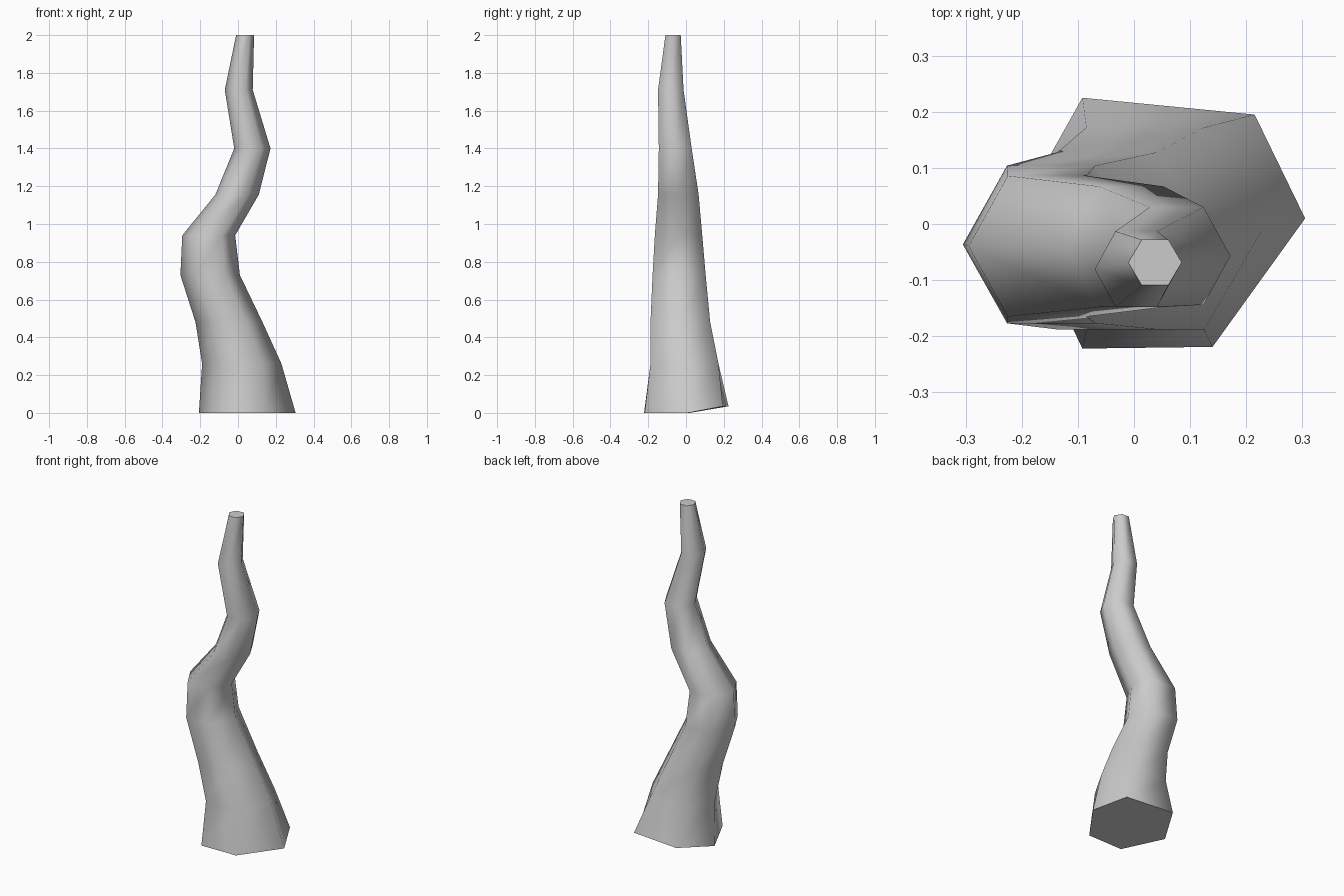
import bpy, bmesh, math

if "Cube" in bpy.data.objects:
    bpy.data.objects.remove(bpy.data.objects["Cube"])

# Six-sided rings up the trunk: height, left x, right x, front y, back y
rings = [
    (0.26, -0.19, 0.23, -0.188, 0.172),
    (0.48, -0.225, 0.13, -0.188, 0.128),
    (0.73, -0.305, 0.01, -0.177, 0.104),
    (0.94, -0.295, -0.015, -0.165, 0.086),
    (1.155, -0.12, 0.11, -0.148, 0.067),
    (1.40, -0.02, 0.172, -0.144, 0.03),
    (1.71, -0.07, 0.078, -0.148, -0.013),
    (2.00, -0.01, 0.085, -0.109, -0.028),
]
# Irregular root ring, lifted slightly at the back
base = [(0.305, 0.01, 0), (0.215, 0.195, 0.035), (-0.092, 0.225, 0.035),
        (-0.207, 0.02, 0), (-0.092, -0.222, 0), (0.14, -0.219, 0)]

bm = bmesh.new()
loops = [[bm.verts.new(p) for p in base]]
for z, x0, x1, y0, y1 in rings:
    cx, rx = (x0 + x1) / 2, (x1 - x0) / 2
    cy, ry = (y0 + y1) / 2, (y1 - y0) / 2 / math.sin(math.pi / 3)
    loops.append([bm.verts.new((cx + rx * math.cos(i * math.pi / 3),
                                cy + ry * math.sin(i * math.pi / 3), z))
                  for i in range(6)])

# Trunk sides and end caps
for a, b in zip(loops, loops[1:]):
    for i in range(6):
        j = (i + 1) % 6
        bm.faces.new((a[i], a[j], b[j], b[i]))
bm.faces.new(loops[0][::-1])
bm.faces.new(loops[-1])
bmesh.ops.recalc_face_normals(bm, faces=bm.faces[:])

mesh = bpy.data.meshes.new("trunk")
bm.to_mesh(mesh)
bm.free()
trunk = bpy.data.objects.new("trunk", mesh)
bpy.context.collection.objects.link(trunk)

# Smooth bark, crisp cut ends
bpy.context.view_layer.objects.active = trunk
trunk.select_set(True)
bpy.ops.object.shade_smooth_by_angle(angle=math.radians(75))
